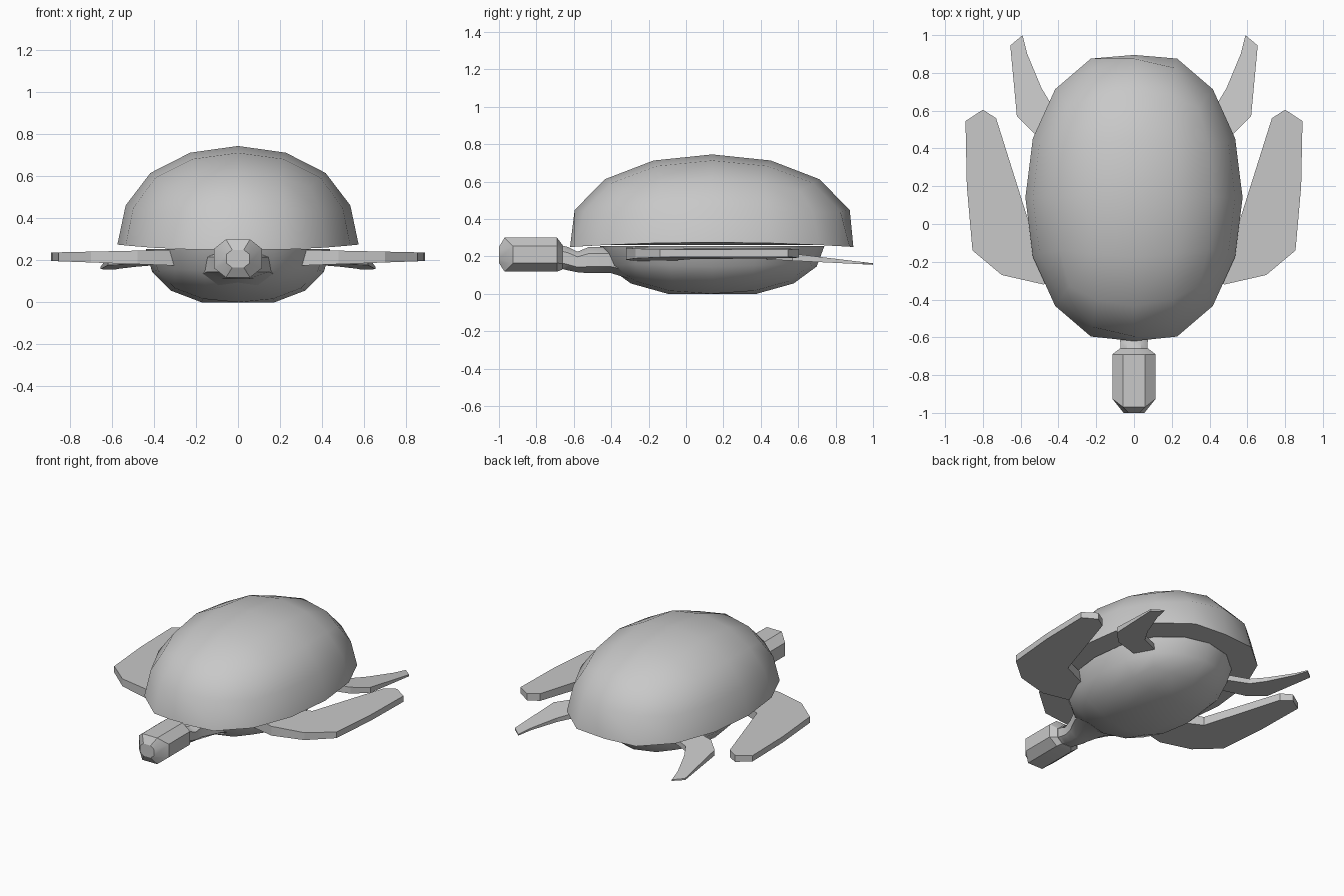
import bpy, bmesh, math

if "Cube" in bpy.data.objects:
    bpy.data.objects.remove(bpy.data.objects["Cube"], do_unlink=True)

GREY = (0.58, 0.58, 0.58, 1)
mat = bpy.data.materials.new("plain grey")
mat.use_nodes = True
mat.diffuse_color = GREY
mat.node_tree.nodes["Principled BSDF"].inputs["Base Color"].default_value = GREY


def finish(bm, name, angle=None):
    """Turn a bmesh into a coloured object, smoothed below the given angle."""
    bmesh.ops.recalc_face_normals(bm, faces=bm.faces)
    mesh = bpy.data.meshes.new(name)
    bm.to_mesh(mesh)
    bm.free()
    obj = bpy.data.objects.new(name, mesh)
    bpy.context.collection.objects.link(obj)
    mesh.materials.append(mat)
    if angle:
        bpy.ops.object.select_all(action='DESELECT')
        obj.select_set(True)
        bpy.context.view_layer.objects.active = obj
        bpy.ops.object.shade_smooth_by_angle(angle=math.radians(angle))
    return obj


def half_ball():
    """Upper half of a rounded cube of unit radius, closed underneath."""
    bpy.ops.mesh.primitive_cube_add(size=2)
    temp = bpy.context.object
    temp.modifiers.new("round", 'SUBSURF').levels = 2
    bpy.ops.object.modifier_apply(modifier="round")
    bm = bmesh.new()
    bm.from_mesh(temp.data)
    bpy.data.objects.remove(temp, do_unlink=True)
    radius = max(v.co.z for v in bm.verts)
    for v in bm.verts:
        v.co /= radius
    low = [v for v in bm.verts if v.co.z < -0.01]
    bmesh.ops.delete(bm, geom=low, context='VERTS')
    rim = [e for e in bm.edges if e.is_boundary]
    bmesh.ops.contextual_create(bm, geom=rim)
    return bm


# Shell: a dome with blunt ends and a rim that arches at the sides
bm = half_ball()
for v in bm.verts:
    x, y, z = v.co
    y = max(-0.76, min(0.755, y * 0.79))
    rim = 0.25 + 0.025 * (1 - (y / 0.76) ** 2)
    v.co = (x * 0.575, y + 0.14, rim + (0.745 - rim) * z)
finish(bm, "shell", 40)

# Belly: a shallow bowl with a flattened bottom
bm = half_ball()
for v in bm.verts:
    x, y, z = v.co
    v.co = (x * 0.44, y * 0.6 + 0.14, 0.255 - min(z * 0.275, 0.255))
finish(bm, "belly", 40)


def loft(name, sections, angle=None, bulge=0):
    """Octagonal tube through sections of (y, half width, bottom, top)."""
    bm = bmesh.new()
    rings = []
    for i, (y, w, low, high) in enumerate(sections):
        mid, h = (low + high) / 2, (high - low) / 2
        corners = [(1, -.5), (1, .5), (.5, 1), (-.5, 1),
                   (-1, .5), (-1, -.5), (-.5, -1), (.5, -1)]
        push = bulge if i == 1 else 0
        rings.append([bm.verts.new((a * w, y + push * a * a, mid + b * h))
                      for a, b in corners])
    for r, s in zip(rings, rings[1:]):
        for i in range(8):
            j = (i + 1) % 8
            bm.faces.new((r[i], r[j], s[j], s[i]))
    bm.faces.new(rings[0])
    bm.faces.new(rings[-1])
    return finish(bm, name, angle)


# Head with a domed snout, and a neck that widens into the belly
loft("head", [(-1.0, .055, .165, .25), (-.985, .115, .118, .30),
              (-.69, .115, .118, .30), (-.66, .075, .13, .26)], 25, 0.06)
loft("neck", [(-.67, .072, .135, .26), (-.63, .072, .125, .25),
              (-.58, .08, .115, .225), (-.52, .09, .11, .25),
              (-.40, .15, .11, .25), (-.27, .2, .07, .25)], 40)


def flipper(name, outline, heights, side):
    """Slab over an outline; heights gives bottom and top at a point."""
    bm = bmesh.new()
    low, high = [], []
    for x, y in outline:
        z0, z1 = heights(x, y)
        low.append(bm.verts.new((side * x, y, z0)))
        high.append(bm.verts.new((side * x, y, z1)))
    bm.faces.new(low)
    bm.faces.new(high)
    for i in range(len(low)):
        j = (i + 1) % len(low)
        bm.faces.new((low[i], low[j], high[j], high[i]))
    return finish(bm, name)


def front_heights(x, y):
    t = (x - 0.3) / 0.6
    return 0.175 + 0.022 * t, 0.25 - 0.013 * t


def back_heights(x, y):
    t = (y - 0.4) / 0.6
    return 0.185 - 0.03 * t, 0.235 - 0.072 * t


FRONT = [(.30, -.27), (.48, -.32), (.70, -.27), (.855, -.14), (.885, .2),
         (.892, .545), (.80, .605), (.73, .56), (.56, .02), (.33, -.08)]
BACK = [(.33, .42), (.53, .48), (.62, .57), (.655, .945), (.59, 1.0),
        (.565, .90), (.49, .72), (.43, .62), (.30, .56)]

# Flippers, mirrored left and right
for word, side in (("left", 1), ("right", -1)):
    flipper("front_flipper_" + word, FRONT, front_heights, side)
    flipper("back_flipper_" + word, BACK, back_heights, side)
